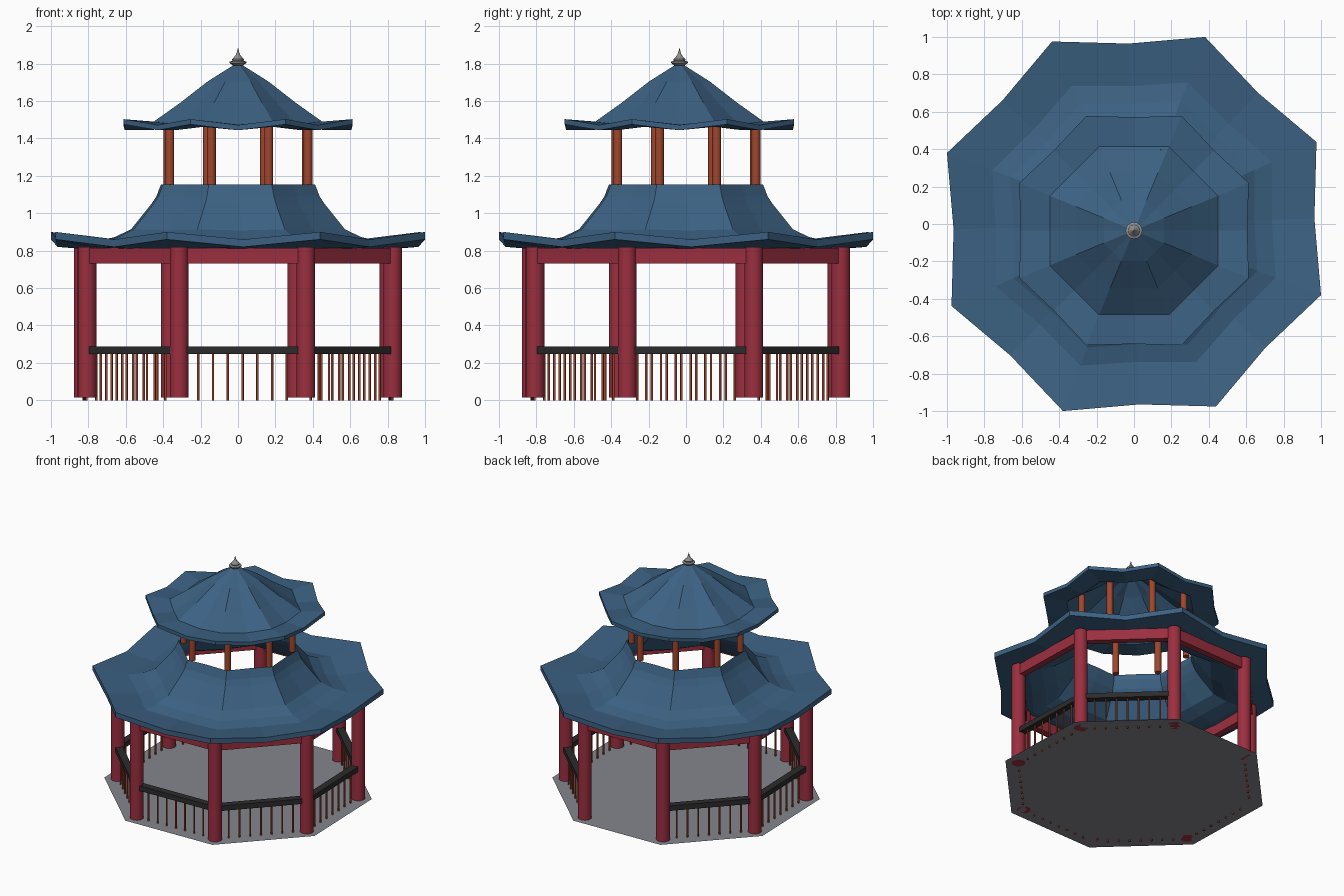
import bpy, bmesh, math
from mathutils import Matrix, Vector

if "Cube" in bpy.data.objects:
    bpy.data.objects.remove(bpy.data.objects["Cube"])

TURN = math.radians(1.7)          # the lower building is turned slightly
STEP = math.pi / 4


def material(name, rgb):
    m = bpy.data.materials.new(name)
    m.diffuse_color = (*rgb, 1)
    m.use_nodes = True
    m.node_tree.nodes["Principled BSDF"].inputs["Base Color"].default_value = m.diffuse_color
    return m


BLUE = material("roof blue", (0.045, 0.120, 0.225))
RED = material("column red", (0.330, 0.028, 0.050))
ORANGE = material("post orange", (0.350, 0.062, 0.026))
DARK = material("rail charcoal", (0.024, 0.024, 0.024))
STONE = material("floor grey", (0.235, 0.240, 0.265))
METAL = material("finial grey", (0.270, 0.270, 0.270))


def finish(bm, name, mat, smooth=None):
    me = bpy.data.meshes.new(name)
    bmesh.ops.recalc_face_normals(bm, faces=bm.faces)
    bm.to_mesh(me)
    bm.free()
    me.materials.append(mat)
    ob = bpy.data.objects.new(name, me)
    bpy.context.collection.objects.link(ob)
    if smooth:
        bpy.ops.object.select_all(action='DESELECT')
        ob.select_set(True)
        bpy.context.view_layer.objects.active = ob
        bpy.ops.object.shade_smooth_by_angle(angle=math.radians(smooth))
    return ob


def corner(r, k, turn=TURN):
    a = turn + STEP * (k + 0.5)
    return Vector((r * math.cos(a), r * math.sin(a), 0))


def add_rod(bm, p, r, z0, z1, sides):
    bmesh.ops.create_cone(bm, cap_ends=True, segments=sides, radius1=r, radius2=r,
                          depth=z1 - z0,
                          matrix=Matrix.Translation((p.x, p.y, (z0 + z1) / 2)))


def add_bar(bm, a, b, width, z0, z1):
    d, c = b - a, (a + b) / 2
    m = (Matrix.Translation((c.x, c.y, (z0 + z1) / 2))
         @ Matrix.Rotation(math.atan2(d.y, d.x), 4, 'Z')
         @ Matrix.Diagonal((d.length, width, z1 - z0, 1)))
    bmesh.ops.create_cube(bm, size=1, matrix=m)


def roof(name, rings, turn, cy, depth):
    """Eight-sided shell; each ring is (corner radius, corner z, mid-side radius, mid-side z)."""
    bm = bmesh.new()

    def loop(ring, drop):
        rc, zc, rm, zm = ring
        out = []
        for i in range(16):
            r, z = (rc, zc) if i % 2 else (rm, zm)
            a = turn + i * STEP / 2
            out.append(bm.verts.new((r * math.cos(a), cy + r * math.sin(a), z - drop)))
        return out

    loops = [loop(r, 0) for r in rings] + [loop(r, depth) for r in reversed(rings)]
    for j, lo in enumerate(loops):
        hi = loops[(j + 1) % len(loops)]
        for i in range(16):
            n = (i + 1) % 16
            bm.faces.new((lo[i], lo[n], hi[n], hi[i]))
    return finish(bm, name, BLUE)


# Floor: a thin octagonal sheet
bm = bmesh.new()
bm.faces.new([bm.verts.new(corner(0.985, k) + Vector((0, 0, 0.014))) for k in range(8)])
finish(bm, "floor", STONE)

# Columns and the beams joining their tops
bm = bmesh.new()
for k in range(8):
    add_rod(bm, corner(0.885, k), 0.05, 0.014, 0.82, 20)
finish(bm, "columns", RED, 40)
bm = bmesh.new()
for k in range(8):
    add_bar(bm, corner(0.885, k), corner(0.885, k + 1), 0.05, 0.73, 0.815)
finish(bm, "top_beams", RED)

# Railings on every side but the back, which is the entrance
rails, rods = bmesh.new(), bmesh.new()
for k in range(8):
    if k == 1:
        continue
    a, b = corner(0.885, k), corner(0.885, k + 1)
    add_bar(rails, a, b, 0.055, 0.247, 0.287)
    mid, along = (a + b) / 2, (b - a).normalized()
    for i in range(-3, 4):
        add_rod(rods, mid + along * 0.079 * i, 0.0065, 0, 0.25, 8)
finish(rails, "handrails", DARK)
finish(rods, "balusters", ORANGE, 50)

# Lower roof: upturned eave, then a steep curve up to the open collar
F = 0.924                          # mid-side to corner ratio of an octagon
lower = [(1.0697, 0.900, 0.965, 0.860)]
for r, z, dip in ((0.81, 0.852, 0.010), (0.706, 0.872, 0.008), (0.612, 0.914, 0.006),
                  (0.497, 1.048, 0.004), (0.467, 1.090, 0.002), (0.440, 1.155, 0.0)):
    lower.append((r, z, r * F * 0.985, z - dip))
roof("lower_roof", lower, TURN, 0, 0.04)

# Posts of the upper storey
bm = bmesh.new()
for k in range(8):
    add_rod(bm, corner(0.40, k), 0.024, 1.145, 1.50, 14)
finish(bm, "upper_posts", ORANGE, 40)

# Upper roof, with wavy eaves
upper = [(0.664, 1.503, 0.606, 1.472)]
for r, z, dip in ((0.487, 1.490, 0.016), (0.335, 1.590, 0.012),
                  (0.175, 1.705, 0.006), (0.012, 1.800, 0.0)):
    upper.append((r, z, r * F, z - dip))
roof("upper_roof", upper, 0, -0.035, 0.028)

# Finial: a turned profile
profile = [(0.02, 1.785), (0.034, 1.795), (0.045, 1.804), (0.045, 1.810), (0.030, 1.816),
           (0.032, 1.824), (0.022, 1.834), (0.012, 1.846), (0.006, 1.862), (0.001, 1.882)]
bm = bmesh.new()
N = 16
loops = [[bm.verts.new((r * math.cos(math.tau * i / N), -0.035 + r * math.sin(math.tau * i / N), z))
          for i in range(N)] for r, z in profile]
for lo, hi in zip(loops, loops[1:]):
    for i in range(N):
        n = (i + 1) % N
        bm.faces.new((lo[i], lo[n], hi[n], hi[i]))
bm.faces.new(loops[0])
bm.faces.new(loops[-1])
finish(bm, "finial", METAL, 40)
